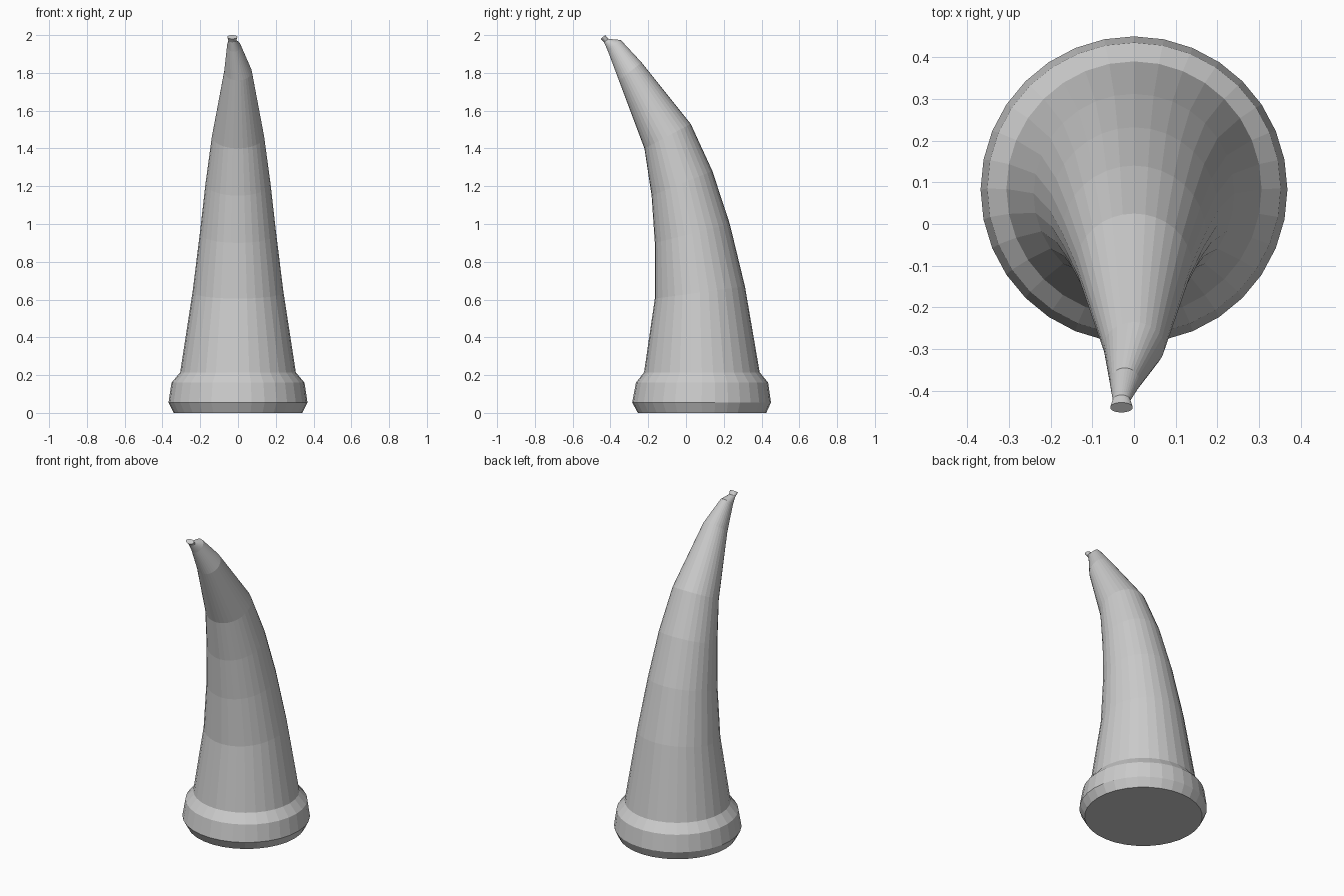
import bpy, bmesh, math

if "Cube" in bpy.data.objects:
    bpy.data.objects.remove(bpy.data.objects["Cube"])

SIDES = 32

# horn cross-sections: x centre, front edge (y, z), back edge (y, z), half width in x
rings = [
    # flared collar at the base
    (0, (-0.255, 0.0), (0.425, 0.0), 0.34),
    (0, (-0.285, 0.055), (0.45, 0.055), 0.368),
    (0, (-0.265, 0.16), (0.435, 0.16), 0.352),
    (0, (-0.222, 0.215), (0.39, 0.215), 0.306),
    # bending body
    (0, (-0.165, 0.605), (0.312, 0.67), 0.241),
    (0, (-0.165, 0.90), (0.232, 1.0), 0.202),
    (0, (-0.182, 1.15), (0.14, 1.28), 0.172),
    (0, (-0.22, 1.40), (0.025, 1.53), 0.138),
    (0, (-0.355, 1.76), (-0.235, 1.855), 0.073),
    # pinched tip
    (-0.022, (-0.412, 1.912), (-0.345, 1.974), 0.036),
    (-0.03, (-0.434, 1.962), (-0.41, 1.98), 0.021),
    (-0.03, (-0.452, 1.98), (-0.428, 2.0), 0.027),
]

bm = bmesh.new()
loops = []
for cx, (fy, fz), (by, bz), rx in rings:
    cy, cz = (fy + by) / 2, (fz + bz) / 2
    loop = []
    for i in range(SIDES):
        a = 2 * math.pi * i / SIDES
        s = math.sin(a)
        loop.append(bm.verts.new((cx + rx * math.cos(a),
                                  cy + s * (by - fy) / 2,
                                  cz + s * (bz - fz) / 2)))
    loops.append(loop)

# skin between rings, then close both ends
for lo, hi in zip(loops, loops[1:]):
    for i in range(SIDES):
        j = (i + 1) % SIDES
        bm.faces.new((lo[i], lo[j], hi[j], hi[i]))
bm.faces.new(loops[0][::-1])
bm.faces.new(loops[-1])
bmesh.ops.recalc_face_normals(bm, faces=bm.faces)

mesh = bpy.data.meshes.new("horn")
bm.to_mesh(mesh)
bm.free()
horn = bpy.data.objects.new("horn", mesh)
bpy.context.collection.objects.link(horn)
